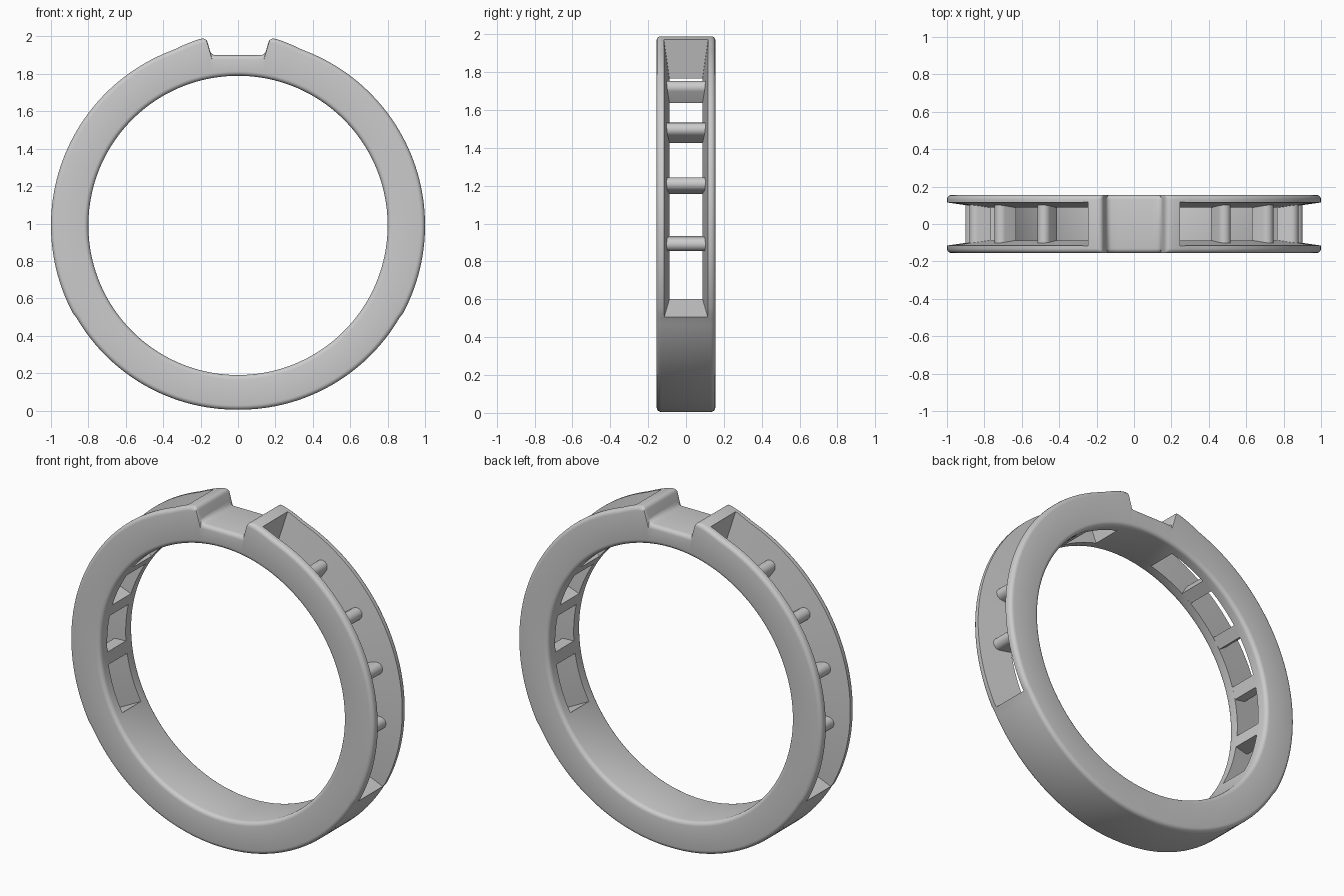
import bpy, bmesh
from math import sin, cos, radians, pi, atan2, hypot

if "Cube" in bpy.data.objects:
    bpy.data.objects.remove(bpy.data.objects["Cube"])

CZ = 0.99          # height of the ring centre
HALF_W = 0.155     # half width of the band
R_IN = 0.80


def new_object(name, bm):
    bmesh.ops.recalc_face_normals(bm, faces=bm.faces)
    me = bpy.data.meshes.new(name)
    bm.to_mesh(me)
    bm.free()
    ob = bpy.data.objects.new(name, me)
    bpy.context.collection.objects.link(ob)
    return ob


def activate(ob):
    bpy.ops.object.select_all(action='DESELECT')
    ob.select_set(True)
    bpy.context.view_layer.objects.active = ob


def smooth(ob):
    activate(ob)
    bpy.ops.object.shade_smooth_by_angle(angle=radians(32))


def loft(name, sections, closed):
    """Skin a list of equal-length closed sections."""
    bm = bmesh.new()
    rings = [[bm.verts.new(p) for p in s] for s in sections]
    n = len(rings[0])
    pairs = list(zip(rings, rings[1:]))
    if closed:
        pairs.append((rings[-1], rings[0]))
    for a, b in pairs:
        for i in range(n):
            j = (i + 1) % n
            bm.faces.new((a[i], a[j], b[j], b[i]))
    if not closed:
        bm.faces.new(rings[0])
        bm.faces.new(rings[-1])
    return new_object(name, bm)


# Outer outline: raised shoulders beside the notch, slightly thinner shank below
def outer_radius(deg_from_top):
    if deg_from_top < 20:
        return 1.0 + 0.017 * min(1, (20 - deg_from_top) / 8)
    if deg_from_top > 119:
        return 0.985 + 0.010 * (180 - deg_from_top < 61) * (1 - (deg_from_top - 119) / 61)
    return 1.0


START = 9.6
STEPS = 170
outline = []
for i in range(STEPS + 1):
    d = START + (360 - 2 * START) * i / STEPS
    r = outer_radius(min(d, 360 - d))
    outline.append((r * sin(radians(d)), r * cos(radians(d))))
# Notch floor
outline += [(x, 0.91) for x in (-0.143, -0.09, -0.045, 0, 0.045, 0.09, 0.143)]

sections = []
for x, z in outline:
    k = R_IN / hypot(x, z)
    sections.append([(x, -HALF_W, CZ + z), (x, HALF_W, CZ + z),
                     (x * k, HALF_W, CZ + z * k), (x * k, -HALF_W, CZ + z * k)])
band = loft("ring_band", sections, True)

# Rounded rims and notch corners
bev = band.modifiers.new("round", 'BEVEL')
bev.width = 0.024
bev.segments = 4
bev.limit_method = 'ANGLE'
bev.angle_limit = radians(35)
bev.use_clamp_overlap = False
activate(band)
bpy.ops.object.modifier_apply(modifier="round")

# Tapered channel cut through each side of the band
for side in (1, -1):
    secs = []
    for i in range(51):
        a = radians(-29 + 105 * i / 50)
        secs.append([(side * r * cos(a), y, CZ + r * sin(a)) for r, y in
                     ((0.75, -0.08), (1.1, -0.129), (1.1, 0.129), (0.75, 0.08))])
    cutter = loft("channel_cutter", secs, False)
    cutter.hide_render = True
    m = band.modifiers.new("channel", 'BOOLEAN')
    m.operation = 'DIFFERENCE'
    m.solver = 'EXACT'
    m.object = cutter
    activate(band)
    bpy.ops.object.modifier_apply(modifier="channel")
    bpy.data.objects.remove(cutter, do_unlink=True)
smooth(band)

# Round-topped cross bars bridging the channels
profile = [(0.036, 0.80)] + [(0.036 * cos(pi * i / 12), 0.872 + 0.036 * sin(pi * i / 12))
                             for i in range(13)] + [(-0.036, 0.80)]
for side, label in ((1, "right"), (-1, "left")):
    for n, deg in enumerate((56.5, 35.5, 14.5, -6.5)):
        a = radians(deg)
        secs = [[(side * (r * cos(a) - t * sin(a)), y, CZ + r * sin(a) + t * cos(a))
                 for t, r in profile] for y in (-0.106, 0.106)]
        smooth(loft(f"cross_bar_{label}_{n + 1}", secs, False))
